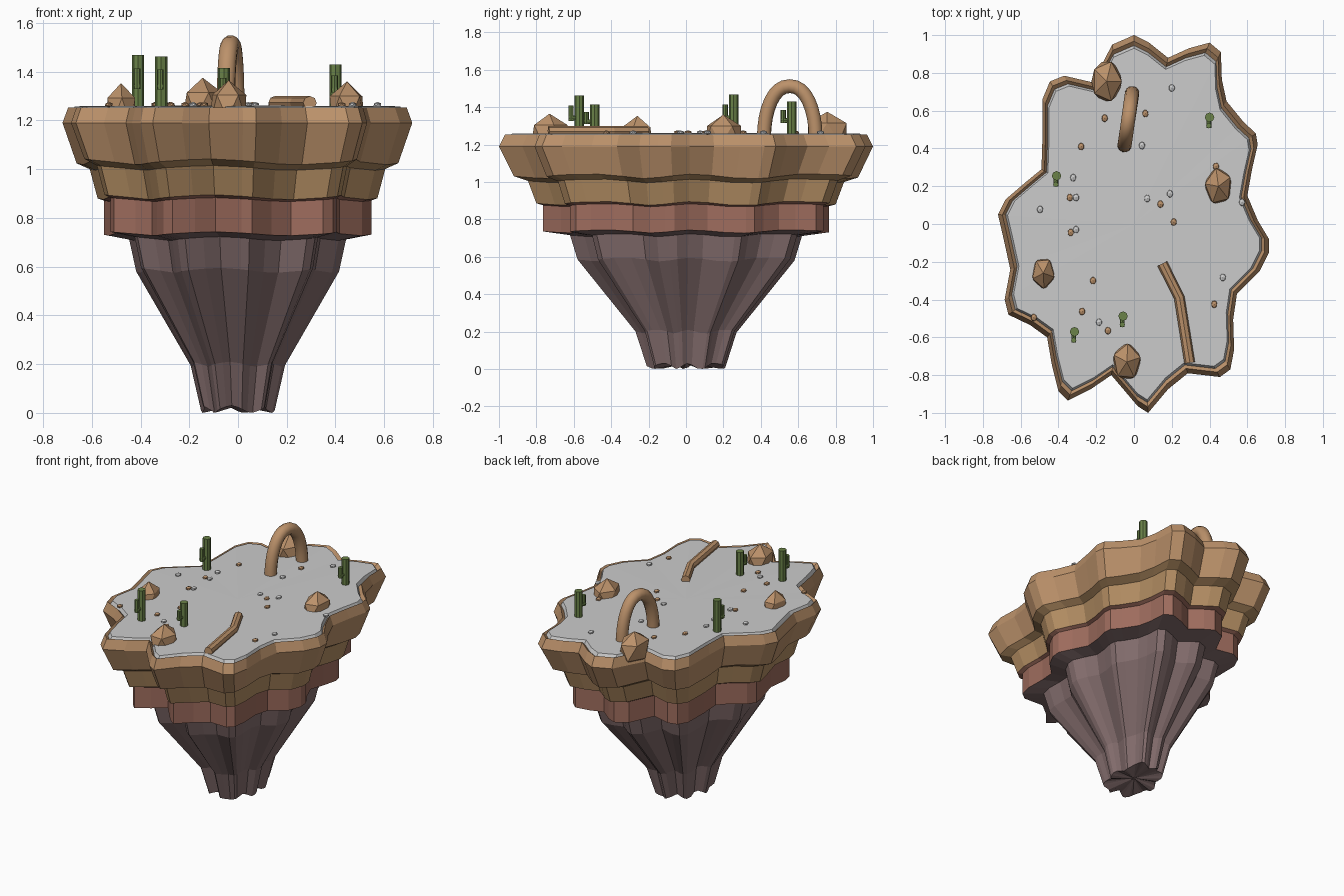
import bpy, bmesh, math
from mathutils import Vector, Matrix

if "Cube" in bpy.data.objects:
    bpy.data.objects.remove(bpy.data.objects["Cube"])


def mat(name, rgb):
    m = bpy.data.materials.new(name)
    m.diffuse_color = (*rgb, 1)
    m.use_nodes = True
    m.node_tree.nodes["Principled BSDF"].inputs["Base Color"].default_value = m.diffuse_color
    return m


SAND = mat("pale_grey_sand", (0.60, 0.60, 0.60))
STONE = mat("sandstone", (0.50, 0.285, 0.145))
OCHRE = mat("ochre_stone", (0.455, 0.27, 0.125))
RED = mat("red_clay", (0.34, 0.15, 0.11))
ROOT = mat("purple_rock", (0.225, 0.15, 0.15))
GREEN = mat("cactus_green", (0.145, 0.225, 0.065))

TOP = 1.258  # height of the sandy ground

# lobed island outline, clockwise from the back
OUTLINE = [
    (0, 1), (.08, .96), (.18, .88), (.29, .93), (.4, .96), (.46, .91), (.465, .765),
    (.49, .65), (.58, .54), (.645, .48), (.655, .42), (.625, .29), (.6, .15),
    (.655, .02), (.715, -.08), (.715, -.15), (.665, -.25), (.545, -.37), (.525, -.505),
    (.53, -.665), (.51, -.77), (.455, -.81), (.285, -.79), (.18, -.875), (.075, -1),
    (.02, -.965), (-.12, -.8), (-.23, -.875), (-.35, -.935), (-.4, -.885),
    (-.435, -.745), (-.46, -.6), (-.55, -.535), (-.665, -.48), (-.685, -.4),
    (-.655, -.24), (-.69, -.08), (-.72, .05), (-.68, .13), (-.575, .22), (-.49, .29),
    (-.485, .445), (-.485, .66), (-.445, .755), (-.37, .785), (-.22, .75), (-.115, .95)]


def finish(bm, name, material, smooth=False):
    bmesh.ops.recalc_face_normals(bm, faces=bm.faces)
    me = bpy.data.meshes.new(name)
    bm.to_mesh(me)
    bm.free()
    me.materials.append(material)
    ob = bpy.data.objects.new(name, me)
    bpy.context.collection.objects.link(ob)
    if smooth:
        bpy.ops.object.select_all(action='DESELECT')
        ob.select_set(True)
        bpy.context.view_layer.objects.active = ob
        bpy.ops.object.shade_smooth_by_angle(angle=math.radians(50))
    return ob


def layer(name, material, rings, cap_start=None, cap_end=None):
    """Bridge scaled copies of the outline; ring = (scale, z, wave height)."""
    bm = bmesh.new()
    loops = []
    for s, z, w in rings:
        loops.append([bm.verts.new((x * s, y * s, z + w * math.sin(7 * math.atan2(y, x) + 1)))
                      for x, y in OUTLINE])
    n = len(OUTLINE)
    for a, b in zip(loops, loops[1:]):
        for i in range(n):
            j = (i + 1) % n
            bm.faces.new((a[i], a[j], b[j], b[i]))
    for loop, z in ((loops[0], cap_start), (loops[-1], cap_end)):
        if z is not None:
            c = bm.verts.new((0, 0, z))
            for i in range(n):
                bm.faces.new((loop[i], loop[(i + 1) % n], c))
    ob = finish(bm, name, material)
    # open strips: make sure the faces point outwards
    bm = bmesh.new()
    bm.from_mesh(ob.data)
    total = sum((f.normal.dot(f.calc_center_median() - Vector((0, 0, 0.9))) * f.calc_area()
                 for f in bm.faces))
    if total < 0:
        bmesh.ops.reverse_faces(bm, faces=bm.faces)
        bm.to_mesh(ob.data)
    bm.free()


# island strata, top to bottom
R_SAND = (.945, 1.235, 0)
R_UPPER = (.92, 1.03, .012)
R_LOWER = (.80, .885, .01)
R_BAND = (.765, .735, .008)
layer("sand_ground", SAND, [(.93, TOP, 0), R_SAND], cap_start=TOP + .004)
layer("upper_ledge", STONE, [R_SAND, (.968, 1.253, 0), (1, 1.19, 0), R_UPPER])
layer("lower_ledge", OCHRE, [R_UPPER, (.845, 1.005, .01), R_LOWER])
layer("red_band", RED, [R_LOWER, (.765, .875, .008), R_BAND])
layer("root_cone", ROOT, [R_BAND, (.62, .715, .008), (.58, .585, .01), (.27, .20, .01),
                          (.21, .015, .015)], cap_end=.03)


def add_tube(bm, path, radius, sides):
    """Sweep a round section along a path and cap both ends."""
    pts = [Vector(p) for p in path]
    rings = []
    side = None
    for i, p in enumerate(pts):
        t = (pts[min(i + 1, len(pts) - 1)] - pts[max(i - 1, 0)]).normalized()
        if side is None:
            side = t.orthogonal().normalized()
        side = (side - t * side.dot(t)).normalized()
        up = t.cross(side)
        rings.append([bm.verts.new(p + radius * (math.cos(a) * side + math.sin(a) * up))
                      for a in (2 * math.pi * k / sides for k in range(sides))])
    for a, b in zip(rings, rings[1:]):
        for k in range(sides):
            j = (k + 1) % sides
            bm.faces.new((a[k], a[j], b[j], b[k]))
    bm.faces.new(rings[0])
    bm.faces.new(rings[-1])


# stone arch
bm = bmesh.new()
arch = []
for i in range(17):
    a = math.pi * i / 16
    c = math.copysign(abs(math.cos(a)) ** .9, math.cos(a))
    arch.append((-.03 + .02 * c, .555 + .138 * c, 1.24 + .272 * math.sin(a)))
add_tube(bm, arch, .038, 12)
finish(bm, "stone_arch", STONE, smooth=True)

# fallen log
bm = bmesh.new()
add_tube(bm, [(.15, -.21, 1.272), (.24, -.39, 1.272), (.295, -.735, 1.272)], .028, 8)
finish(bm, "fallen_log", STONE)

# cacti: a column with one bent arm towards the front
for i, (x, y, h) in enumerate([(-.41, .255, .21), (-.315, -.57, .205),
                               (-.058, -.488, .157), (.4, .565, .172)]):
    s = h / .21
    bm = bmesh.new()
    add_tube(bm, [(x, y, TOP - .01), (x, y, TOP + h)], .025, 8)
    ay = y - .045
    add_tube(bm, [(x - .004, y, TOP + .085 * s), (x - .004, ay - .012, TOP + .085 * s)], .013, 8)
    add_tube(bm, [(x - .004, ay, TOP + .07 * s), (x - .004, ay, TOP + .155 * s)], .014, 8)
    finish(bm, f"cactus_{i + 1}", GREEN)


def rock(name, material, x, y, z, rx, ry, rz, turn):
    bm = bmesh.new()
    bmesh.ops.create_icosphere(bm, subdivisions=1, radius=1)
    bm.transform(Matrix.Translation((x, y, z)) @ Matrix.Diagonal((rx, ry, rz, 1))
                 @ Matrix.Rotation(turn, 4, 'Z'))
    finish(bm, name, material)


# boulders
for i, (x, y, rx, ry, top) in enumerate([(-.145, .755, .09, .122, 1.375), (.447, .2, .08, .108, 1.36),
                                         (-.48, -.26, .067, .092, 1.353), (-.038, -.73, .083, .108, 1.365)]):
    rock(f"boulder_{i + 1}", STONE, x, y, top - .11, rx, ry, .11, i * .5)

# scattered pebbles
BROWN = [(-.155, .56), (.06, .585), (-.28, .41), (-.34, .14), (.14, .105), (.21, .01),
         (-.335, -.045), (-.217, -.3), (-.275, -.463), (-.138, -.565), (-.53, -.495),
         (.425, -.425), (.434, .305)]
PALE = [(.2, .72), (.042, .415), (-.322, .245), (-.307, .14), (.07, .135), (.19, .16),
        (-.497, .077), (-.307, -.03), (-.185, -.52), (.47, -.283), (.572, .115)]
for label, material, spots in (("brown_pebble", STONE, BROWN), ("pale_pebble", SAND, PALE)):
    for i, (x, y) in enumerate(spots):
        rock(f"{label}_{i + 1}", material, x, y, TOP + .007, .018, .022, .011, i)
